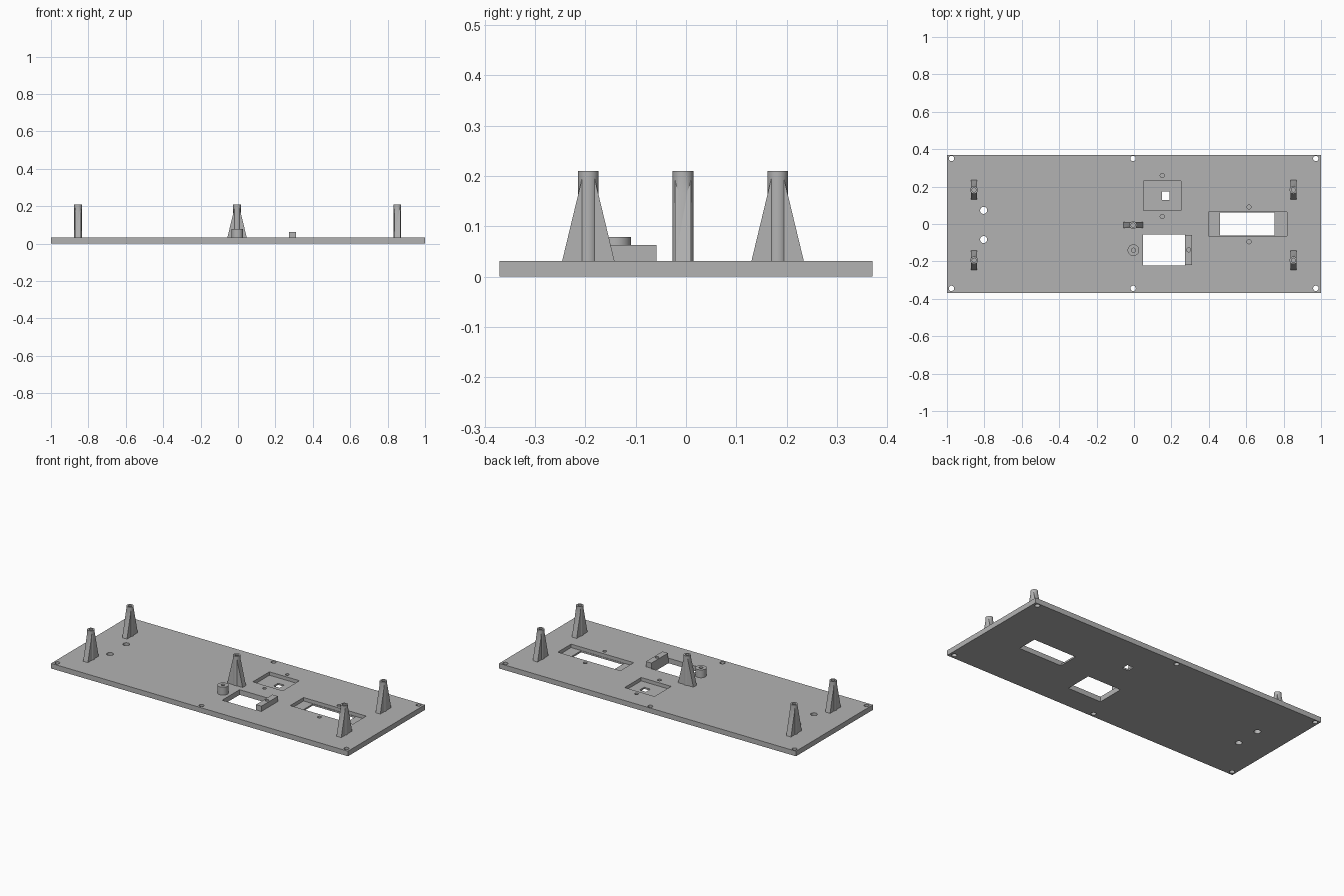
import bpy
import bmesh
from mathutils import Matrix, Vector

cube = bpy.data.objects.get("Cube")
if cube:
    bpy.data.objects.remove(cube, do_unlink=True)

GREY = (0.45, 0.45, 0.45, 1.0)
mat = bpy.data.materials.new("plain grey")
mat.use_nodes = True
mat.diffuse_color = GREY
mat.node_tree.nodes["Principled BSDF"].inputs["Base Color"].default_value = GREY

THICK = 0.031    # plate thickness
FLOOR = 0.01     # floor height of pockets and blind holes
POST_TOP = 0.21


def finish(name, bm):
    bmesh.ops.recalc_face_normals(bm, faces=bm.faces)
    mesh = bpy.data.meshes.new(name)
    bm.to_mesh(mesh)
    bm.free()
    mesh.materials.append(mat)
    obj = bpy.data.objects.new(name, mesh)
    bpy.context.collection.objects.link(obj)
    return obj


def box(name, x0, x1, y0, y1, z0, z1):
    bm = bmesh.new()
    mid = Vector((x0 + x1, y0 + y1, z0 + z1)) / 2
    scale = Matrix.Diagonal((x1 - x0, y1 - y0, z1 - z0, 1))
    bmesh.ops.create_cube(bm, size=1, matrix=Matrix.Translation(mid) @ scale)
    return finish(name, bm)


def cylinder(name, x, y, radius, z0, z1, sides=32):
    bm = bmesh.new()
    bmesh.ops.create_cone(bm, cap_ends=True, segments=sides, radius1=radius, radius2=radius,
                          depth=z1 - z0, matrix=Matrix.Translation((x, y, (z0 + z1) / 2)))
    return finish(name, bm)


def combine(obj, tool, operation="DIFFERENCE"):
    mod = obj.modifiers.new("combine", "BOOLEAN")
    mod.operation = operation
    mod.solver = "EXACT"
    mod.object = tool
    bpy.context.view_layer.objects.active = obj
    bpy.ops.object.modifier_apply(modifier=mod.name)
    bpy.data.objects.remove(tool, do_unlink=True)


def smooth(obj):
    bpy.ops.object.select_all(action="DESELECT")
    obj.select_set(True)
    bpy.context.view_layer.objects.active = obj
    bpy.ops.object.shade_smooth_by_angle(angle=0.5)


def gusset(x, y, along_x):
    # Tapered web running through the post
    bm = bmesh.new()
    half = 0.016
    outline = [(-0.052, THICK), (0.052, THICK), (0.012, 0.197), (-0.012, 0.197)]
    verts = [bm.verts.new((x + u, y - half, z) if along_x else (x - half, y + u, z))
             for u, z in outline]
    face = bm.faces.new(verts)
    solid = bmesh.ops.extrude_face_region(bm, geom=[face])
    shift = (0, 2 * half, 0) if along_x else (2 * half, 0, 0)
    bmesh.ops.translate(bm, vec=shift,
                        verts=[v for v in solid["geom"] if isinstance(v, bmesh.types.BMVert)])
    return finish("gusset", bm)


def post(name, x, y, along_x=False):
    obj = cylinder(name, x, y, 0.0205, THICK, POST_TOP)
    combine(obj, gusset(x, y, along_x), "UNION")
    combine(obj, cylinder("bore", x, y, 0.011, 0.13, POST_TOP + 0.05, 24))
    smooth(obj)


# Base plate
plate = box("base_plate", -1, 1, -0.37, 0.37, 0, THICK)

# Pockets, then windows
for x0, x1, y0, y1, z0 in [
    (0.05, 0.252, 0.071, 0.231, FLOOR),
    (0.397, 0.819, -0.064, 0.064, FLOOR),
    (0.149, 0.191, 0.129, 0.173, -0.1),
    (0.461, 0.75, -0.062, 0.061, -0.1),
    (0.049, 0.274, -0.222, -0.055, -0.1),
]:
    combine(plate, box("cutter", x0, x1, y0, y1, z0, 0.1))

# Mounting holes along the edges
for x in (-0.976, -0.005, 0.972):
    for y in (-0.344, 0.35):
        combine(plate, cylinder("cutter", x, y, 0.0145, -0.1, 0.1, 24))

# Pair of larger holes
for y in (-0.083, 0.073):
    combine(plate, cylinder("cutter", -0.804, y, 0.019, -0.1, 0.1, 24))

# Blind screw holes
for x, y in [(0.151, 0.259), (0.151, 0.04), (0.615, 0.091), (0.615, -0.095)]:
    combine(plate, cylinder("cutter", x, y, 0.011, FLOOR, 0.1, 24))
smooth(plate)

# Gusseted standoff posts
for side, x in (("right", -0.855), ("left", 0.852)):
    for end, y in (("front", -0.194), ("back", 0.182)):
        post(f"{end}_{side}_post", x, y)
post("centre_post", -0.005, -0.006, along_x=True)

# Raised block beside the open window
block = box("screw_block", 0.274, 0.311, -0.219, -0.059, THICK, 0.063)
combine(block, cylinder("cutter", 0.292, -0.138, 0.011, 0.04, 0.1, 24))
smooth(block)

# Round screw boss
boss = cylinder("screw_boss", -0.003, -0.14, 0.031, THICK, 0.079)
combine(boss, cylinder("cutter", -0.003, -0.14, 0.011, 0.04, 0.1, 24))
smooth(boss)
